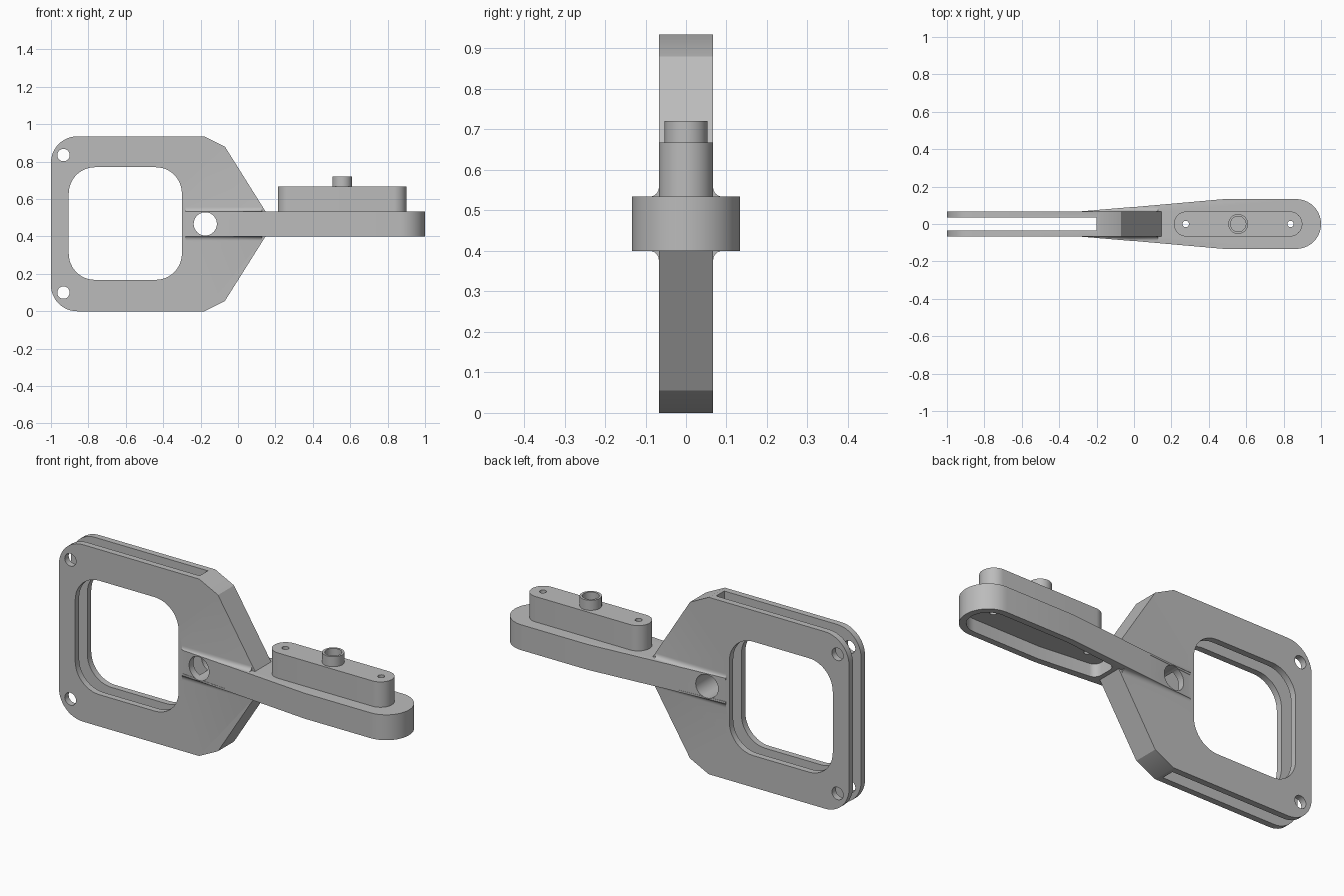
import bpy, bmesh
from math import sin, cos, pi, radians
from mathutils import Vector

cube = bpy.data.objects.get("Cube")
if cube:
    bpy.data.objects.remove(cube, do_unlink=True)

mat = bpy.data.materials.new("plain_grey")
mat.use_nodes = True
grey = (0.5, 0.5, 0.5, 1)
mat.diffuse_color = grey
mat.node_tree.nodes["Principled BSDF"].inputs["Base Color"].default_value = grey


def rounded(corners, steps=12):
    """Outline from (a, b, radius) corners, with tangent arcs at each radius."""
    pts = []
    for i, (a, b, r) in enumerate(corners):
        p = Vector((a, b))
        u = (Vector(corners[i - 1][:2]) - p).normalized()
        v = (Vector(corners[(i + 1) % len(corners)][:2]) - p).normalized()
        if r == 0:
            pts.append(p)
            continue
        half = u.angle(v) / 2
        mid = p + (u + v).normalized() * r / sin(half)
        start = p + u * r / (sin(half) / cos(half)) - mid
        end = p + v * r / (sin(half) / cos(half)) - mid
        turn = start.angle_signed(end)
        for k in range(steps + 1):
            t = -turn * k / steps
            pts.append(mid + Vector((start.x * cos(t) - start.y * sin(t),
                                     start.x * sin(t) + start.y * cos(t))))
    return pts


def circle(a, b, r, n=40):
    return [(a + r * cos(2 * pi * k / n), b + r * sin(2 * pi * k / n)) for k in range(n)]


def loft(name, rings):
    bm = bmesh.new()
    loops = [[bm.verts.new(p) for p in ring] for ring in rings]
    n = len(loops[0])
    for lo, hi in zip(loops, loops[1:]):
        for i in range(n):
            bm.faces.new((lo[i], lo[(i + 1) % n], hi[(i + 1) % n], hi[i]))
    bm.faces.new(loops[0])
    bm.faces.new(loops[-1])
    bmesh.ops.recalc_face_normals(bm, faces=bm.faces)
    me = bpy.data.meshes.new(name)
    bm.to_mesh(me)
    bm.free()
    me.materials.append(mat)
    ob = bpy.data.objects.new(name, me)
    bpy.context.collection.objects.link(ob)
    return ob


def flat(name, pts, z0, z1):
    return loft(name, [[(a, b, z) for a, b in pts] for z in (z0, z1)])


def upright(name, pts, y0, y1):
    return loft(name, [[(a, y, b) for a, b in pts] for y in (y0, y1)])


def boolean(target, tool, mode):
    bpy.context.view_layer.objects.active = target
    mod = target.modifiers.new(mode, 'BOOLEAN')
    mod.operation, mod.object, mod.solver = mode, tool, 'EXACT'
    bpy.ops.object.modifier_apply(modifier=mod.name)
    bpy.data.objects.remove(tool, do_unlink=True)


MID, HALF, WIDE = 0.467, 0.067, 0.133
LOW, HIGH = MID - HALF, MID + HALF

# Frame plate with chamfered nose
body = upright("bracket_body", rounded([
    (-1, 0, 0.14), (-0.18, 0, 0), (-0.07, 0.055, 0), (0.147, LOW, 0),
    (0.147, HIGH, 0), (-0.07, 0.88, 0), (-0.18, 0.935, 0), (-1, 0.935, 0.14)]), -HALF, HALF)

# Tapered arm with round end
boolean(body, flat("arm", rounded([
    (-0.28, -0.066, 0), (0.48, -WIDE, 0), (1, -WIDE, 0.1329), (1, WIDE, 0.1329),
    (0.48, WIDE, 0), (-0.28, 0.066, 0)], 20), LOW, HIGH), 'UNION')

# Concave fillets where the arm leaves the plate
for side in (-1, 1):
    for up in (-1, 1):
        rings = []
        for x, dy in ((-0.28, 0.001), (-0.02, 0.023), (0.128, 0.023)):
            sect = [(-0.01, -0.01), (dy, -0.01)]
            sect += [(dy * (1 - sin(t)), 0.023 * (1 - cos(t)))
                     for t in [k * pi / 12 for k in range(7)]] + [(-0.01, 0.023)]
            rings.append([(x, side * (HALF + a), MID + up * (HALF + b)) for a, b in sect])
        boolean(body, loft("fillet", rings), 'UNION')

# Raised block and its tube
boolean(body, flat("block", rounded([
    (0.213, -HALF, 0.0669), (0.9, -HALF, 0.0669),
    (0.9, HALF, 0.0669), (0.213, HALF, 0.0669)]), HIGH - 0.02, 0.668), 'UNION')
boolean(body, flat("tube", circle(0.557, 0, 0.053), 0.65, 0.721), 'UNION')

# Window, slot, pivot hole and corner holes
cuts = [
    upright("window", rounded([(-0.905, 0.168, 0.14), (-0.3, 0.168, 0.14),
                               (-0.3, 0.77, 0.14), (-0.905, 0.77, 0.14)]), -1, 1),
    flat("slot", [(-1.1, -0.034), (-0.2, -0.034), (-0.2, 0.034), (-1.1, 0.034)], -1, 2),
    upright("pivot_hole", circle(-0.175, MID, 0.062), -1, 1),
    # Hollow underside of the arm
    flat("pocket", rounded([
        (0.17, -0.067, 0.04), (0.48, -0.1, 0), (0.967, -0.1, 0.0999),
        (0.967, 0.1, 0.0999), (0.48, 0.1, 0), (0.17, 0.067, 0.04)]), 0, MID),
    flat("tube_bore", circle(0.557, 0, 0.041), 0.6, 1)]
cuts += [upright("corner_hole", circle(-0.933, z, 0.033), -1, 1) for z in (0.1, 0.835)]
cuts += [flat("screw_hole", circle(x, 0, 0.017, 24), 0, 1) for x in (0.277, 0.837)]
for tool in cuts:
    boolean(body, tool, 'DIFFERENCE')

bpy.ops.object.select_all(action='DESELECT')
body.select_set(True)
bpy.context.view_layer.objects.active = body
bpy.ops.object.shade_smooth_by_angle(angle=radians(30))
